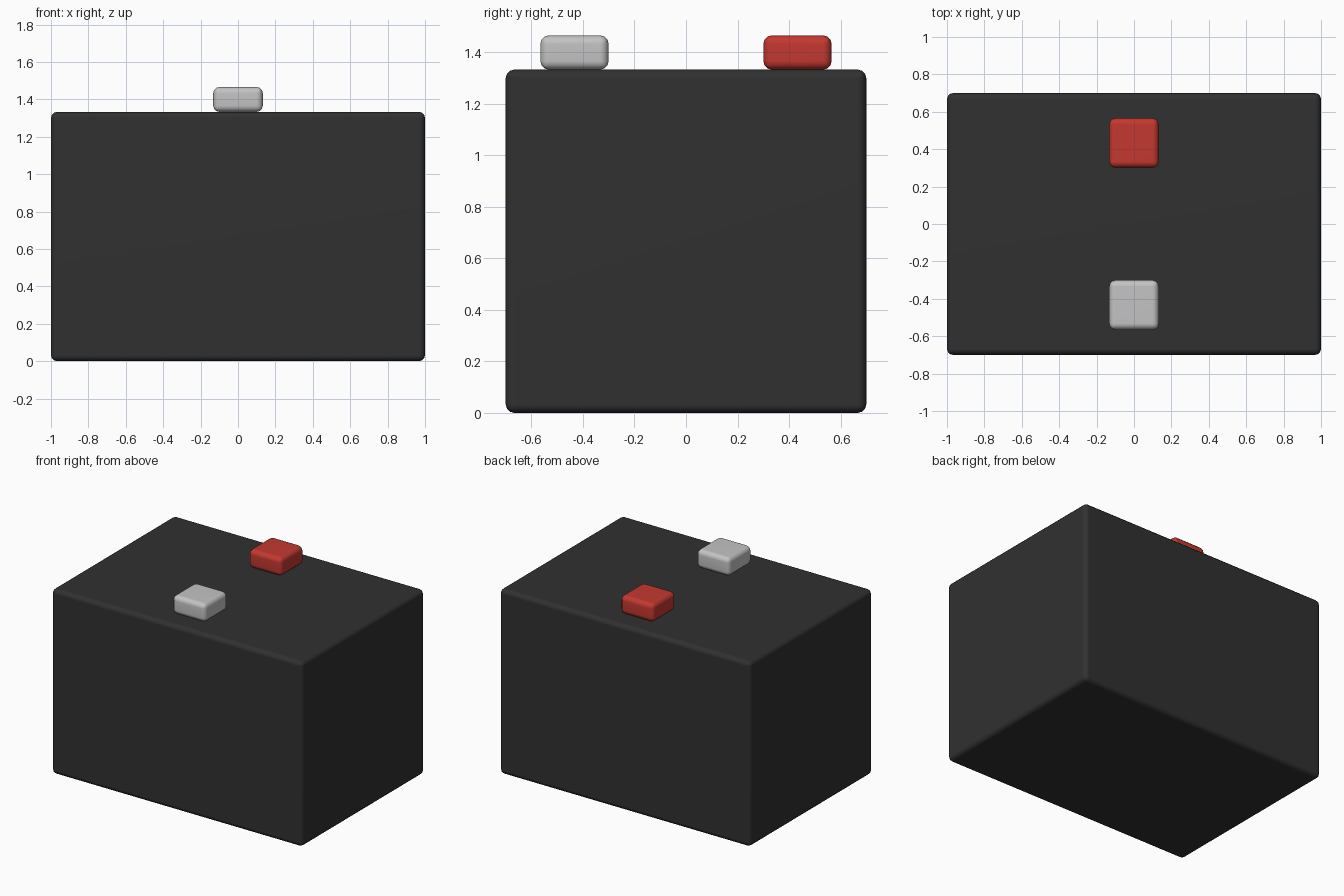
import bpy

if "Cube" in bpy.data.objects:
    bpy.data.objects.remove(bpy.data.objects["Cube"])


def material(name, color):
    m = bpy.data.materials.new(name)
    m.diffuse_color = (*color, 1)
    m.use_nodes = True
    m.node_tree.nodes["Principled BSDF"].inputs["Base Color"].default_value = m.diffuse_color
    return m


def rounded_box(name, size, center, radius, mat):
    bpy.ops.mesh.primitive_cube_add(size=1, location=center)
    ob = bpy.context.object
    ob.name = name
    ob.scale = size
    bpy.ops.object.transform_apply(location=False, rotation=False, scale=True)
    ob.data.materials.append(mat)
    bevel = ob.modifiers.new("rounded_edges", 'BEVEL')
    bevel.width = radius
    bevel.segments = 3
    bpy.ops.object.shade_smooth_by_angle()
    bpy.ops.object.shade_smooth()
    normals = ob.modifiers.new("flat_sides", 'WEIGHTED_NORMAL')
    normals.keep_sharp = False
    return ob


black = material("black casing", (0.03, 0.03, 0.03))
grey = material("light grey terminal", (0.55, 0.55, 0.56))
red = material("red terminal", (0.55, 0.04, 0.03))

# Battery casing
rounded_box("casing", (2, 1.4, 1.333), (0, 0, 0.6665), 0.033, black)

# Front and back terminals
for name, y, mat in (("front_terminal", -0.433, grey), ("back_terminal", 0.433, red)):
    rounded_box(name, (0.265, 0.265, 0.133), (0, y, 1.3995), 0.033, mat)
